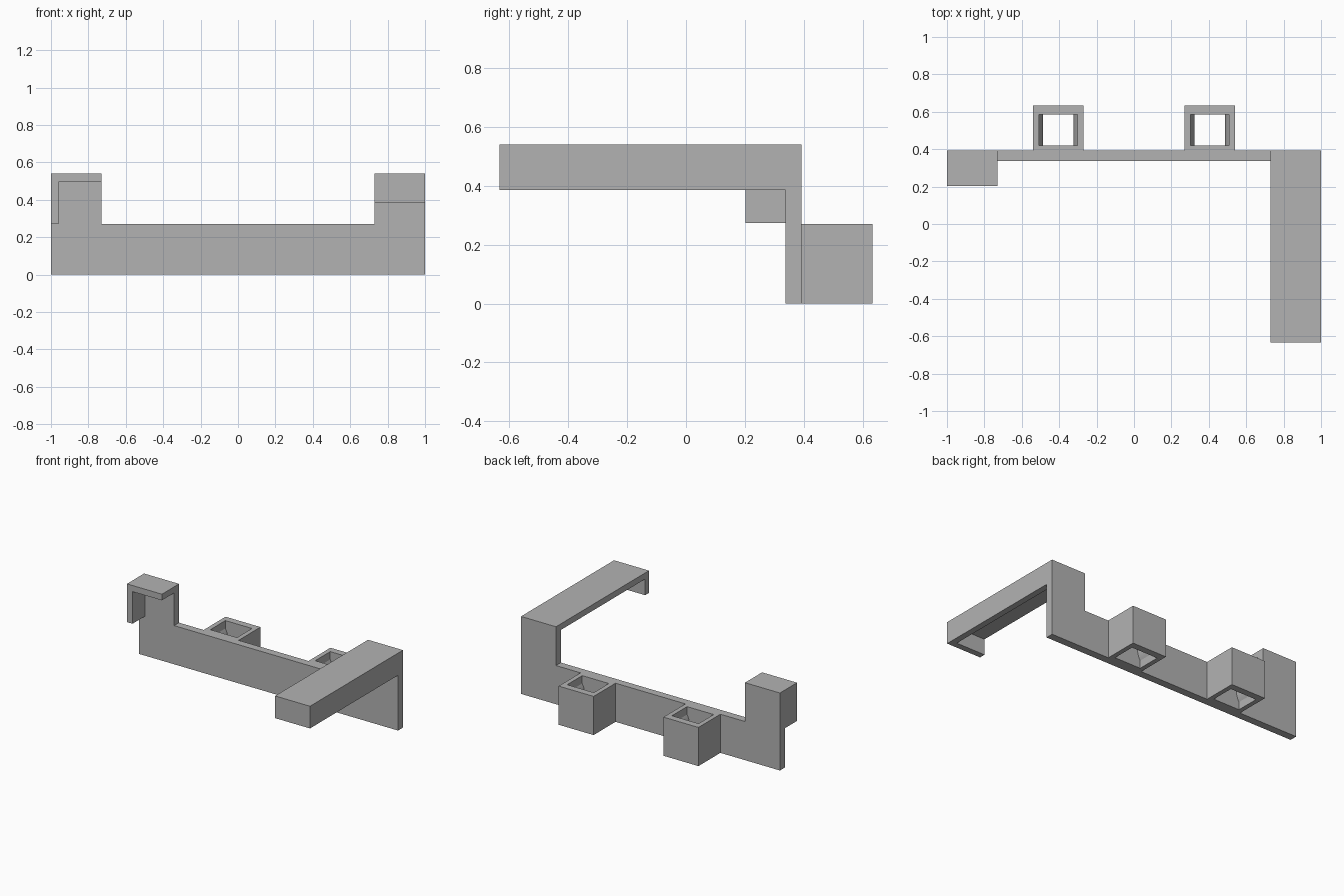
import bpy, bmesh, math

cube = bpy.data.objects.get("Cube")
if cube:
    bpy.data.objects.remove(cube, do_unlink=True)

grey = bpy.data.materials.new("plain grey")
grey.use_nodes = True
colour = (0.45, 0.45, 0.45, 1)
grey.diffuse_color = colour
grey.node_tree.nodes["Principled BSDF"].inputs["Base Color"].default_value = colour

# Shared dimensions
W, D, H = 1.0, 0.634, 0.541       # half width, half depth, height
LOW = 0.27                        # rail height and block width
FRONT, BACK = 0.338, 0.392        # faces of the back plate
WALL = 0.043


def extrude(name, loops, move, vec):
    """Fill the closed outlines in loops and extrude them along vec."""
    bm = bmesh.new()
    edges = []
    for loop in loops:
        verts = [bm.verts.new(move(a, b)) for a, b in loop]
        edges += [bm.edges.new((v, verts[i - 1])) for i, v in enumerate(verts)]
    if len(loops) == 1:
        bm.faces.new(verts)
    else:
        bmesh.ops.bridge_loops(bm, edges=edges)
    geo = bmesh.ops.extrude_face_region(bm, geom=bm.faces[:])["geom"]
    bmesh.ops.translate(bm, vec=vec, verts=[g for g in geo if isinstance(g, bmesh.types.BMVert)])
    bmesh.ops.recalc_face_normals(bm, faces=bm.faces[:])
    mesh = bpy.data.meshes.new(name)
    bm.to_mesh(mesh)
    bm.free()
    mesh.materials.append(grey)
    obj = bpy.data.objects.new(name, mesh)
    bpy.context.collection.objects.link(obj)
    return obj


def rect(x0, x1, y0, y1):
    return [(x0, y0), (x1, y0), (x1, y1), (x0, y1)]


def box(name, x0, x1, y0, y1, z0, z1):
    return extrude(name, [rect(x0, x1, y0, y1)], lambda a, b: (a, b, z0), (0, 0, z1 - z0))


# Back plate: low rail with a raised tab at each end
inner = W - LOW
plate = [(-W, 0), (W, 0), (W, H), (inner, H), (inner, LOW), (-inner, LOW), (-inner, H), (-W, H)]
extrude("back_plate", [plate], lambda a, b: (a, FRONT, b), (0, BACK - FRONT, 0))

# Short hook on the right end: top plate and outer wall
HOOK = 0.203
box("hook_top", -W, -inner, HOOK, FRONT, H - WALL, H)
box("hook_outer_wall", -W, -W + WALL, HOOK, FRONT, 0.274, H - WALL)

# Long arm on the left end: top plate, outer wall and front lip
ARM = 0.386
box("arm_top", inner, W, -D, FRONT, H - WALL, H)
box("arm_outer_wall", W - WALL, W, -D, FRONT, ARM, H - WALL)
box("arm_front_lip", inner, W - WALL, -D, -D + WALL, ARM, H - WALL)

# Square sockets behind the plate, each with two rounded grip ridges inside
HOLE_Y0, HOLE_Y1 = 0.42, 0.586
HALF, HOLE = 0.135, 0.103
RISE, CHORD, STEPS = 0.022, 0.08, 12
radius = (CHORD ** 2 + RISE ** 2) / (2 * RISE)
sweep = math.asin(CHORD / radius)
for side, cx in (("right", -0.405), ("left", 0.405)):
    extrude(side + "_socket",
            [rect(cx - HALF, cx + HALF, BACK, D), rect(cx - HOLE, cx + HOLE, HOLE_Y0, HOLE_Y1)],
            lambda a, b: (a, b, 0), (0, 0, LOW))
    for s, label in ((-1, "outer" if cx < 0 else "inner"), (1, "inner" if cx < 0 else "outer")):
        arc = []
        for i in range(STEPS + 1):
            t = sweep * (2 * i / STEPS - 1)
            bulge = radius * math.cos(t) - radius + RISE
            arc.append((cx + s * (HOLE - bulge), LOW / 2 + radius * math.sin(t)))
        ridge = extrude(f"{side}_socket_{label}_ridge", [arc],
                        lambda a, b: (a, HOLE_Y0, b), (0, HOLE_Y1 - HOLE_Y0, 0))
        bpy.ops.object.select_all(action="DESELECT")
        ridge.select_set(True)
        bpy.context.view_layer.objects.active = ridge
        bpy.ops.object.shade_smooth_by_angle(angle=math.radians(30))
